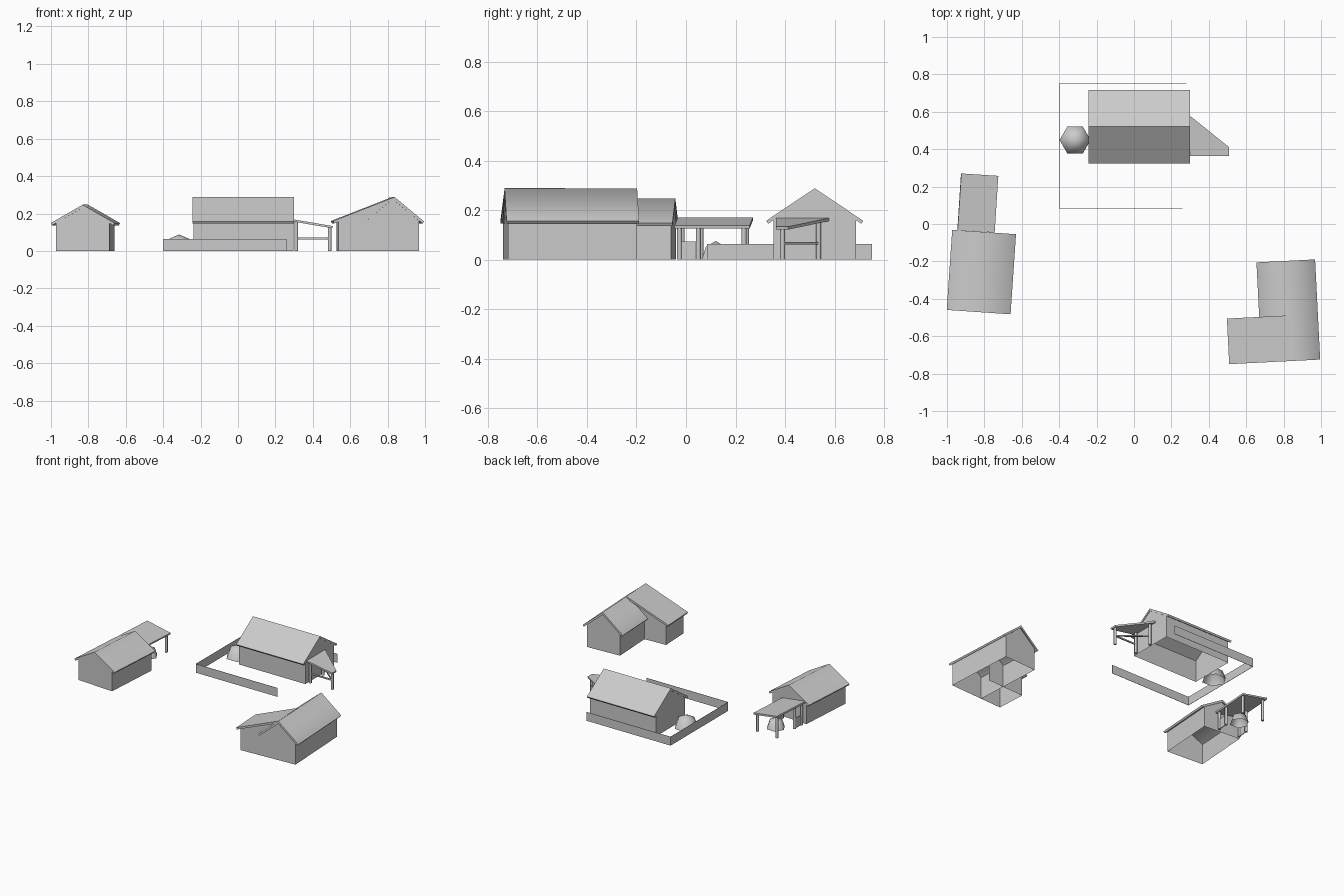
import bpy, bmesh, math
from mathutils import Matrix, Vector

cube = bpy.data.objects.get("Cube")
if cube:
    bpy.data.objects.remove(cube, do_unlink=True)

GREY = (0.6, 0.6, 0.6, 1)
mat = bpy.data.materials.new("plain grey")
mat.use_nodes = True
mat.diffuse_color = GREY
mat.node_tree.nodes["Principled BSDF"].inputs["Base Color"].default_value = GREY


def place(x, y, degrees=0):
    return Matrix.Translation((x, y, 0)) @ Matrix.Rotation(math.radians(degrees), 4, "Z")


def finish(name, bm, frame, smooth=None):
    bmesh.ops.recalc_face_normals(bm, faces=bm.faces)
    bm.transform(frame)
    mesh = bpy.data.meshes.new(name)
    bm.to_mesh(mesh)
    bm.free()
    mesh.materials.append(mat)
    obj = bpy.data.objects.new(name, mesh)
    bpy.context.collection.objects.link(obj)
    if smooth:
        bpy.ops.object.select_all(action="DESELECT")
        obj.select_set(True)
        bpy.context.view_layer.objects.active = obj
        bpy.ops.object.shade_smooth_by_angle(angle=math.radians(smooth))
    return obj


def prism(name, profile, y0, y1, frame, sides=None, smooth=None):
    """Extrude an xz profile along y; sides lists the profile edges that get a face."""
    bm = bmesh.new()
    a = [bm.verts.new((x, y0, z)) for x, z in profile]
    b = [bm.verts.new((x, y1, z)) for x, z in profile]
    bm.faces.new(a)
    bm.faces.new(b)
    n = len(profile)
    for i in range(n) if sides is None else sides:
        j = (i + 1) % n
        bm.faces.new((a[i], a[j], b[j], b[i]))
    return finish(name, bm, frame, smooth)


def house(name, frame, half, length, ridge, eave, wall_half, wall_length, t=0.014, smooth=85):
    """Gable roof slab over open-bottomed walls."""
    angle = math.atan2(ridge - eave, half)
    s, c = math.sin(angle) * t, math.cos(angle) * t
    under = ridge - t / math.cos(angle)
    roof = [(-half, eave), (0, ridge), (half, eave),
            (half - s, eave - c), (0, under), (s - half, eave - c)]
    prism(name + "_roof", roof, -length / 2, length / 2, frame, smooth=smooth)
    top = under - math.tan(angle) * wall_half
    walls = [(-wall_half, 0), (-wall_half, top), (0, under), (wall_half, top), (wall_half, 0)]
    prism(name + "_walls", walls, -wall_length / 2, wall_length / 2, frame, sides=(0, 3))


def post(name, x, y, height, frame, radius=0.01):
    bm = bmesh.new()
    bmesh.ops.create_cone(bm, cap_ends=True, segments=8, radius1=radius, radius2=radius,
                          depth=height, matrix=Matrix.Translation((x, y, height / 2)))
    finish(name, bm, frame, smooth=50)


def rail(name, p, q, z, height, frame, width=0.008):
    """Thin straight board between two ground points."""
    p, q = Vector(p), Vector(q)
    d = q - p
    bm = bmesh.new()
    bmesh.ops.create_cube(bm, size=1)
    m = place(*((p + q) / 2), math.degrees(math.atan2(d.y, d.x)))
    bm.transform(m @ Matrix.Translation((0, 0, z)) @ Matrix.Diagonal((d.length, width, height, 1)))
    finish(name, bm, frame)


def pile(name, x, y, radius, height):
    """Six-sided dome."""
    bm = bmesh.new()
    bmesh.ops.create_uvsphere(bm, u_segments=6, v_segments=4, radius=1)
    low = [v for v in bm.verts if v.co.z < -0.1]
    bmesh.ops.delete(bm, geom=low, context="VERTS")
    bm.transform(Matrix.Diagonal((radius, radius, height, 1)) @ Matrix.Rotation(math.pi / 6, 4, "Z"))
    finish(name, bm, place(x, y), smooth=80)


ground = Matrix()

# Long barn at the back, ridge along x
house("barn", place(0.029, 0.52, 90), 0.196, 0.543, 0.288, 0.157, 0.166, 0.535, smooth=60)

# Barn lean-to: tapered sloping canopy on three posts with rails
bm = bmesh.new()
bm.faces.new([bm.verts.new(v) for v in ((0.3, 0.363, 0.168), (0.507, 0.363, 0.133),
                                        (0.507, 0.412, 0.133), (0.3, 0.578, 0.168))])
canopy = finish("lean_to_roof", bm, ground)
slab = canopy.modifiers.new("thickness", "SOLIDIFY")
slab.thickness = 0.012
slab.offset = -1
corner, wall_front, wall_back = (0.49, 0.39), (0.312, 0.39), (0.312, 0.536)
for i, (p, h) in enumerate(((corner, 0.126), (wall_front, 0.156), (wall_back, 0.156))):
    post(f"lean_to_post_{i + 1}", *p, h, ground)
rail("lean_to_front_rail", corner, wall_front, 0.067, 0.01, ground)
rail("lean_to_side_rail", corner, wall_back, 0.067, 0.01, ground)

# Yard fence: three thin sides around the barn
yard = [(0.26, 0.085), (-0.4, 0.085), (-0.4, 0.75), (0.28, 0.75)]
for side, p, q in zip(("front", "end", "back"), yard, yard[1:]):
    rail("fence_" + side, p, q, 0.032, 0.064, ground, width=0.002)
pile("yard_pile", -0.315, 0.449, 0.083, 0.088)

# Narrow house
house("narrow_house", place(-0.816, -0.257, -3.9), 0.171, 0.429, 0.247, 0.149, 0.143, 0.415)

# Open shelter behind it, with a one-way sloping roof on paired posts
shelter = place(-0.834, 0.112, -3.7)
prism("shelter_roof", [(-0.099, 0.17), (0.099, 0.138), (0.097, 0.126), (-0.101, 0.158)],
      -0.152, 0.152, shelter)
for i, y in enumerate((-0.133, -0.057, 0.128)):
    for side, x in (("right", -0.082), ("left", 0.082)):
        post(f"shelter_post_{side}_{i + 1}", x, y, 0.142 - 0.16 * x, shelter)
for side, x in (("right", -0.082), ("left", 0.082)):
    rail("shelter_panel_" + side, (x, -0.133), (x, -0.057), 0.037, 0.074, shelter, width=0.005)
pile("shelter_pile", -0.81, 0.12, 0.065, 0.075)

# L-shaped house: main block plus a wing under a long shallow slope
corner_house = place(0.825, -0.465, 2.9)
house("corner_house", corner_house, 0.157, 0.536, 0.287, 0.157, 0.13, 0.52)
prism("wing_roof", [(-0.33, 0.16), (0, 0.289), (0, 0.274), (-0.325, 0.147)],
      -0.268, -0.024, corner_house)
prism("wing_walls", [(-0.3, 0), (-0.3, 0.157), (0, 0.274), (0, 0)],
      -0.26, -0.045, corner_house, sides=(0,))
